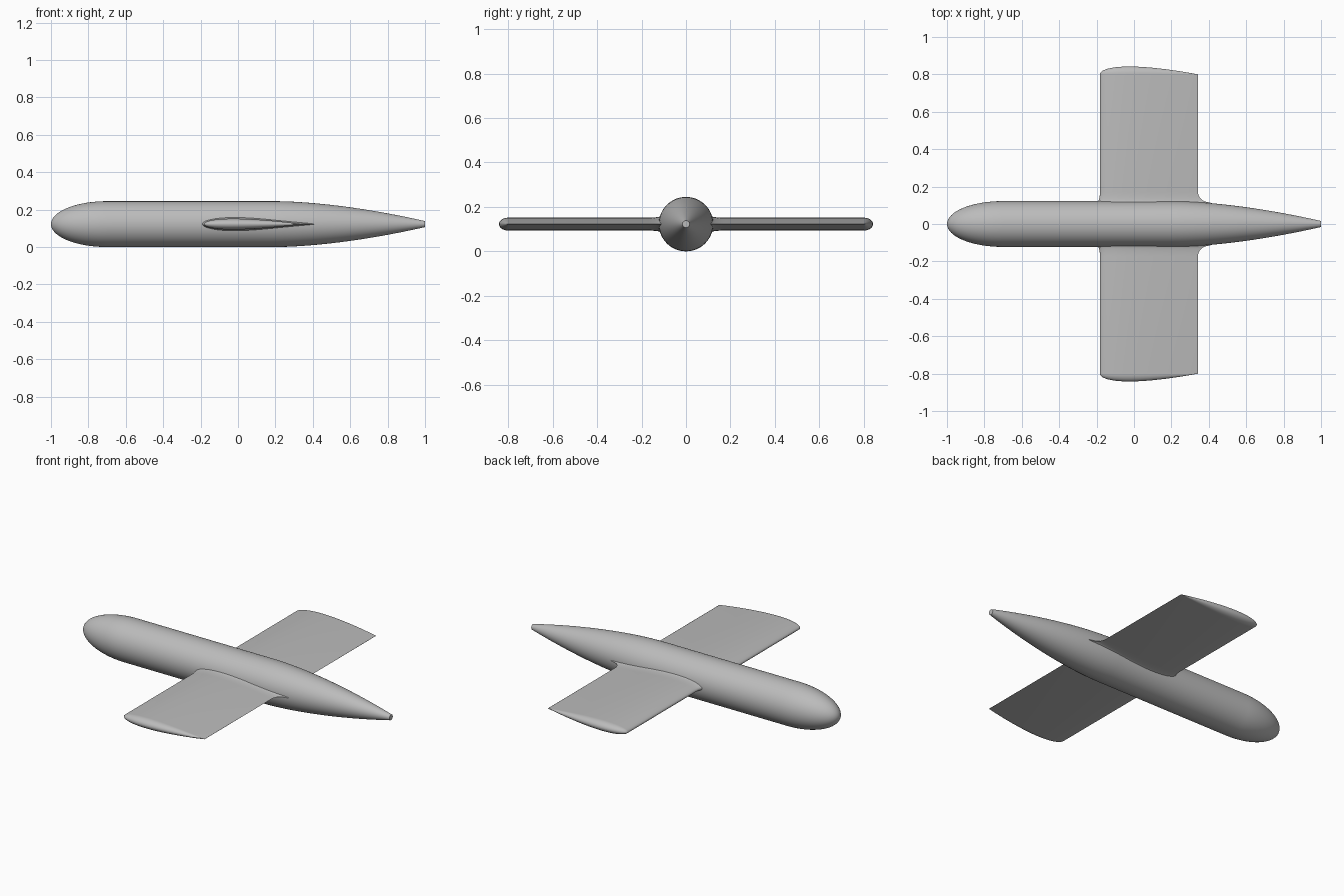
import bpy, bmesh, math

cube = bpy.data.objects.get("Cube")
if cube:
    bpy.data.objects.remove(cube)

RADIUS = 0.1225          # body radius, also the height of the centre line
LEAD, TRAIL = -0.182, 0.342
SPAN = 0.8               # half span before the rounded tip

grey = bpy.data.materials.new("light_grey")
grey.use_nodes = True
grey.diffuse_color = (0.5, 0.5, 0.5, 1)
grey.node_tree.nodes["Principled BSDF"].inputs["Base Color"].default_value = (0.5, 0.5, 0.5, 1)


def loft(name, rings, angle):
    """Skin closed rings of points and cap both ends."""
    bm = bmesh.new()
    loops = [[bm.verts.new(p) for p in ring] for ring in rings]
    n = len(loops[0])
    for a, b in zip(loops, loops[1:]):
        for i in range(n):
            j = (i + 1) % n
            bm.faces.new((a[i], a[j], b[j], b[i]))
    bm.faces.new(loops[0])
    bm.faces.new(loops[-1])
    bmesh.ops.remove_doubles(bm, verts=bm.verts, dist=1e-5)
    bmesh.ops.recalc_face_normals(bm, faces=bm.faces)
    mesh = bpy.data.meshes.new(name)
    bm.to_mesh(mesh)
    bm.free()
    mesh.materials.append(grey)
    obj = bpy.data.objects.new(name, mesh)
    bpy.context.collection.objects.link(obj)
    bpy.ops.object.select_all(action='DESELECT')
    obj.select_set(True)
    bpy.context.view_layer.objects.active = obj
    bpy.ops.object.shade_smooth_by_angle(angle=math.radians(angle))
    return obj


# Fuselage: elliptical nose, straight middle, curved taper to a small blunt tail
profile = []
for i in range(1, 25):
    a = i / 24 * math.pi / 2
    profile.append((-0.7 - 0.3 * math.cos(a), RADIUS * math.sin(a)))
for i in range(25):
    t = i / 24
    profile.append((0.2 + 0.8 * t, RADIUS - (RADIUS - 0.016) * t ** 1.7))
profile.insert(0, (-1.0, 0.002))


def circle(x, r, n=64):
    return [(x, r * math.cos(math.tau * k / n), RADIUS + r * math.sin(math.tau * k / n))
            for k in range(n)]


loft("fuselage", [circle(x, r) for x, r in profile], 40)


# Wing: symmetric aerofoil with a flared root and a rounded tip
def half_thickness(u):
    return 0.29 * (0.2969 * math.sqrt(u) - 0.126 * u - 0.3516 * u ** 2
                   + 0.2843 * u ** 3 - 0.1036 * u ** 4)


STEPS = 28
CHORD = [(1 - math.cos(math.pi * i / STEPS)) / 2 for i in range(STEPS + 1)]
OUTLINE = [(u, 1) for u in CHORD] + [(u, -1) for u in CHORD[-2:0:-1]]


def section(y, flare=0.0, tip=0.0):
    front, back = LEAD - 0.018 * flare, TRAIL + 0.07 * flare
    ring = []
    for u, side in OUTLINE:
        h = half_thickness(u)
        bulge = 1.45 * h * math.sin(tip)
        z = side * h * (1 + 0.3 * flare) * math.cos(tip)
        ring.append((front + (back - front) * u, y + bulge, RADIUS + z))
    return ring


rings = [section(0.03, 1.0)]
for i in range(9):
    t = i / 8
    rings.append(section(0.113 + 0.06 * t, 1 - math.sqrt(1 - (1 - t) ** 2)))
rings += [section(SPAN, tip=i / 10 * math.pi / 2 * 0.998) for i in range(11)]

for name, turn in (("back_wing", 1), ("front_wing", -1)):
    loft(name, [[(x, y * turn, z) for x, y, z in ring] for ring in rings], 50)
